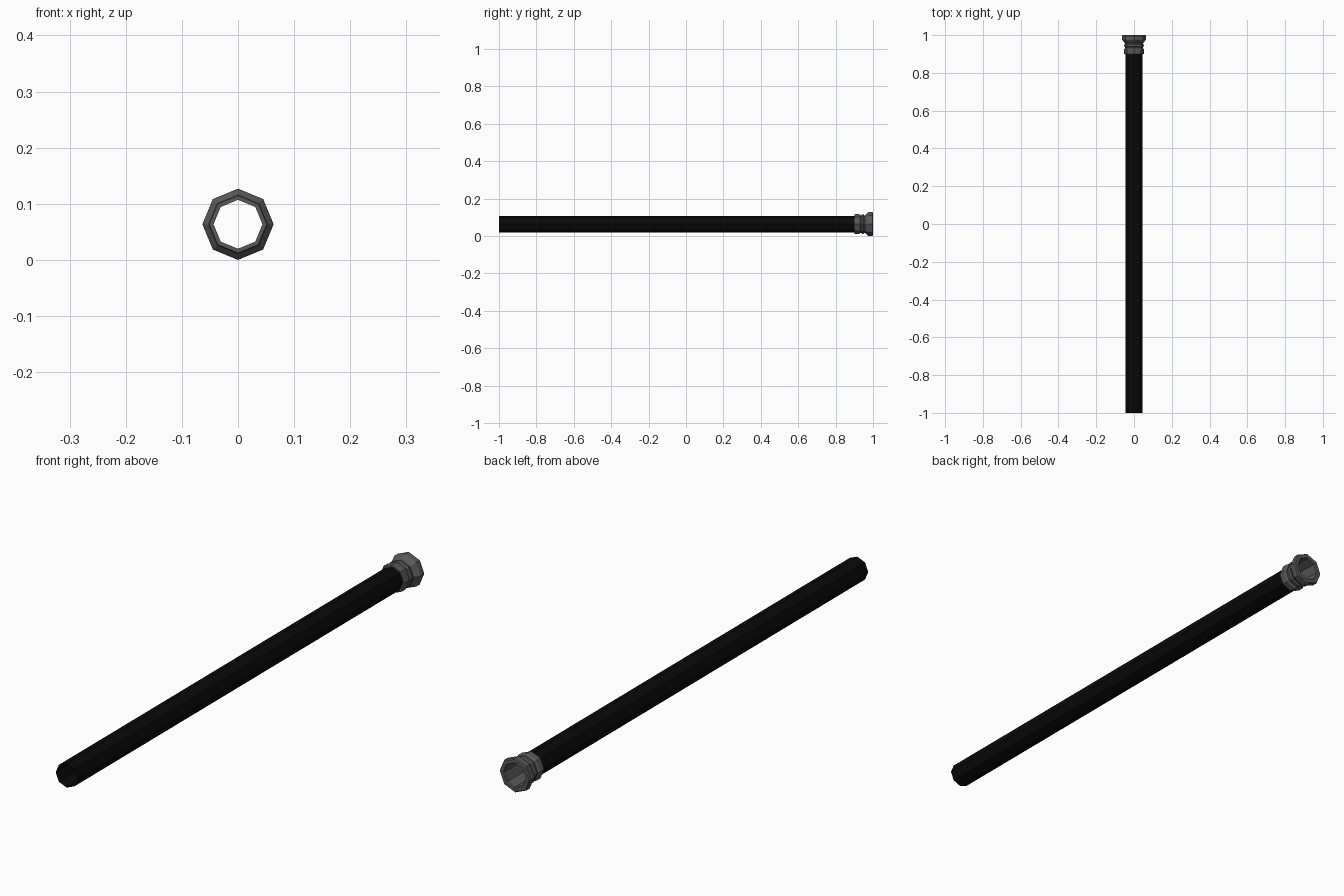
import bpy, math

if "Cube" in bpy.data.objects:
    bpy.data.objects.remove(bpy.data.objects["Cube"])

SIDES = 8
CENTRE_Z = 0.0635

def material(name, value):
    m = bpy.data.materials.new(name)
    m.diffuse_color = (value, value, value, 1)
    m.use_nodes = True
    m.node_tree.nodes["Principled BSDF"].inputs["Base Color"].default_value = m.diffuse_color
    return m

def lathe(name, profile, mat, closed):
    """Spin (y, radius) points around the long axis as an eight-sided part."""
    verts, faces = [], []
    for y, r in profile:
        for i in range(SIDES):
            a = 2 * math.pi * i / SIDES
            verts.append((r * math.cos(a), y, CENTRE_Z + r * math.sin(a)))
    n = len(profile)
    for k in range(n if closed else n - 1):
        a, b = k * SIDES, ((k + 1) % n) * SIDES
        for i in range(SIDES):
            j = (i + 1) % SIDES
            faces.append((a + i, b + i, b + j, a + j))
    mesh = bpy.data.meshes.new(name)
    mesh.from_pydata(verts, [], faces)
    mesh.materials.append(mat)
    ob = bpy.data.objects.new(name, mesh)
    bpy.context.collection.objects.link(ob)
    return ob

black = material("black rubber", 0.003)
grey = material("grey metal", 0.1)

# Open-ended hose
lathe("hose", [(-1.0, 0.0445), (0.902, 0.0445)], black, False)

# Coupling: collar, groove, ridge, groove, flared rim, then back through the bore
lathe("coupling", [
    (0.900, 0.0436), (0.900, 0.051), (0.903, 0.053), (0.925, 0.053), (0.928, 0.051),
    (0.932, 0.047), (0.937, 0.047), (0.941, 0.052), (0.949, 0.052), (0.953, 0.047),
    (0.957, 0.047), (0.973, 0.062), (0.977, 0.0635), (0.996, 0.0635), (1.0, 0.060),
    (1.0, 0.047), (0.996, 0.0436)], grey, True)
